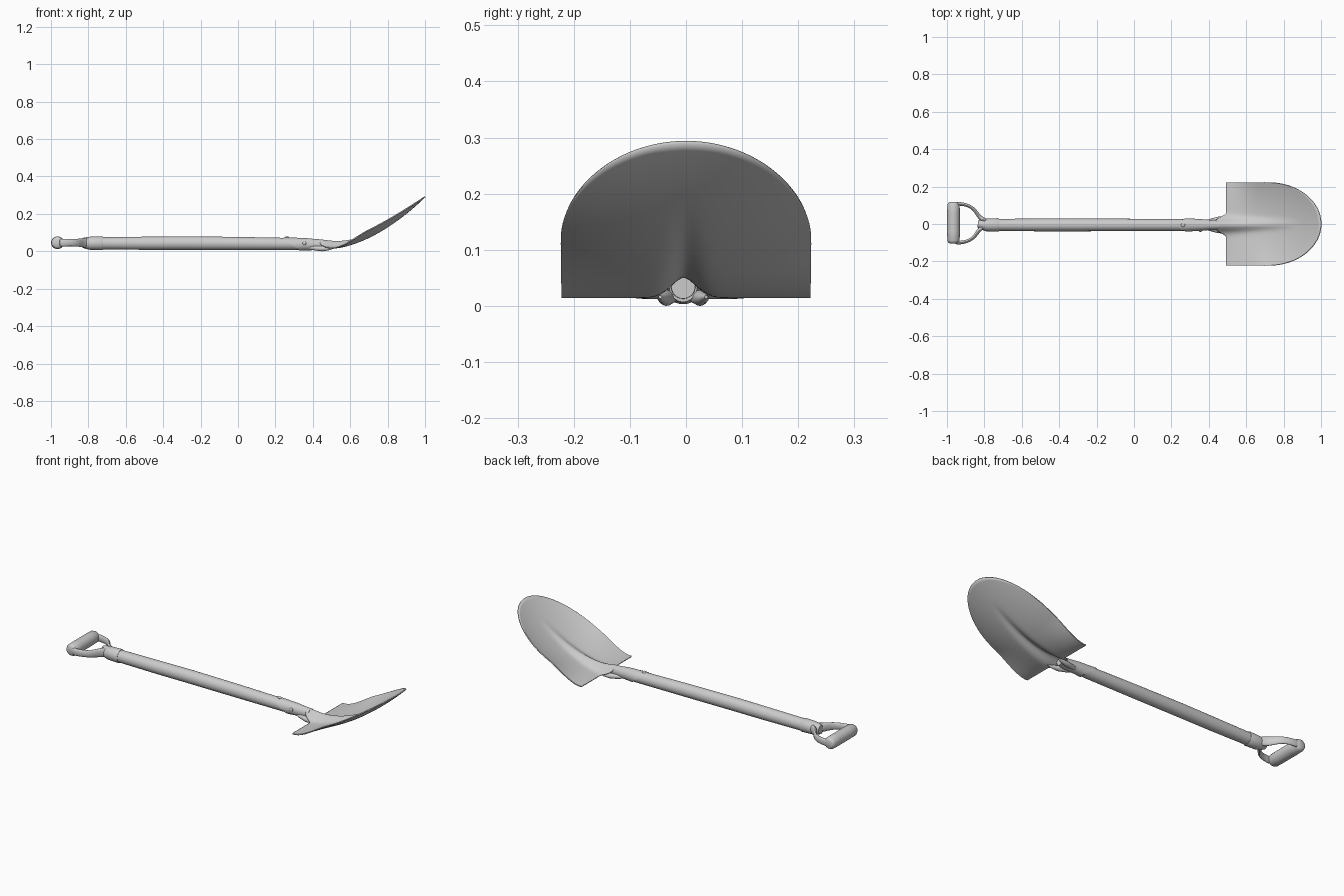
import bpy, bmesh, math
from mathutils import Vector

if "Cube" in bpy.data.objects:
    bpy.data.objects.remove(bpy.data.objects["Cube"])


def finish(name, bm, angle=40):
    bmesh.ops.recalc_face_normals(bm, faces=bm.faces)
    me = bpy.data.meshes.new(name)
    bm.to_mesh(me)
    bm.free()
    ob = bpy.data.objects.new(name, me)
    bpy.context.collection.objects.link(ob)
    bpy.ops.object.select_all(action='DESELECT')
    ob.select_set(True)
    bpy.context.view_layer.objects.active = ob
    bpy.ops.object.shade_smooth_by_angle(angle=math.radians(angle))
    return ob


def sweep(name, stations, sides=32, skew=0.0):
    """Capped tube through (x, y, z, half_width, half_height) stations.
    skew slants the first ring so it starts further along at the bottom."""
    bm = bmesh.new()
    rings = []
    last = len(stations) - 1
    for i, (x, y, z, w, h) in enumerate(stations):
        a, b = stations[max(i - 1, 0)], stations[min(i + 1, last)]
        t = Vector((b[0] - a[0], b[1] - a[1], 0))
        t = t.normalized() if t.length > 1e-6 else Vector((1, 0, 0))
        side = Vector((-t.y, t.x, 0))
        ring = []
        for k in range(sides):
            q = 2 * math.pi * k / sides
            p = Vector((x, y, z)) + side * w * math.cos(q)
            p.z += h * math.sin(q)
            if i == 0:
                p -= t * skew * math.sin(q)
            ring.append(bm.verts.new(p))
        rings.append(ring)
    for r0, r1 in zip(rings, rings[1:]):
        for k in range(sides):
            n = (k + 1) % sides
            bm.faces.new((r0[k], r0[n], r1[n], r1[k]))
    bm.faces.new(rings[0])
    bm.faces.new(rings[-1])
    return finish(name, bm)


def rivet(name, loc, size):
    bm = bmesh.new()
    bmesh.ops.create_uvsphere(bm, u_segments=16, v_segments=8, radius=1)
    bmesh.ops.scale(bm, vec=size, verts=bm.verts)
    bmesh.ops.translate(bm, vec=loc, verts=bm.verts)
    return finish(name, bm)


def smooth(a, b, x):
    t = min(max((x - a) / (b - a), 0), 1)
    return t * t * (3 - 2 * t)


CY = -0.005

# wooden shaft, slightly bowed
sweep("shaft", [(-0.79, CY, 0.043, 0.032, 0.032), (-0.5, CY, 0.043, 0.034, 0.035),
                (-0.3, CY, 0.044, 0.034, 0.036), (0.0, CY, 0.042, 0.033, 0.035),
                (0.3, CY, 0.039, 0.032, 0.032), (0.4, CY, 0.036, 0.025, 0.025),
                (0.47, CY, 0.034, 0.021, 0.021)])

# grip end: collar, forked arms and cross bar
sweep("handle_collar", [(-0.835, 0, 0.046, 0.018, 0.024), (-0.815, -0.002, 0.044, 0.028, 0.031),
                        (-0.79, CY, 0.043, 0.034, 0.035), (-0.727, CY, 0.043, 0.036, 0.037),
                        (-0.722, CY, 0.043, 0.034, 0.035)])
for s, label in ((1, "left"), (-1, "right")):
    arm = sweep("handle_arm_" + label,
                [(x, 0.004 + s * y, 0.046, w, h) for x, y, w, h in
                 ((-0.785, 0.010, 0.014, 0.026), (-0.815, 0.020, 0.013, 0.027),
                  (-0.838, 0.050, 0.010, 0.024), (-0.858, 0.079, 0.009, 0.021),
                  (-0.890, 0.097, 0.009, 0.019), (-0.925, 0.104, 0.010, 0.020),
                  (-0.960, 0.104, 0.010, 0.024))], sides=16)
    sub = arm.modifiers.new("smooth", 'SUBSURF')
    sub.levels = sub.render_levels = 1
sweep("grip_bar", [(-0.965, 0.007 + y, 0.046, r, r) for y, r in
                   ((-0.111, 0.020), (-0.106, 0.028), (-0.095, 0.033), (-0.05, 0.034),
                    (0.05, 0.034), (0.095, 0.033), (0.106, 0.028), (0.111, 0.020))])

# metal socket with slanted mouth
sweep("socket", [(0.285, CY, 0.039, 0.0355, 0.036), (0.36, CY, 0.038, 0.031, 0.033),
                 (0.41, CY, 0.036, 0.027, 0.030), (0.455, CY, 0.035, 0.025, 0.028)], skew=0.045)
rivet("top_rivet", (0.262, CY, 0.074), (0.011, 0.011, 0.005))
rivet("side_rivet", (0.355, CY - 0.031, 0.043), (0.010, 0.006, 0.010))

# rolled lips where the socket opens into the blade
for s, label in ((1, "left"), (-1, "right")):
    sweep("rolled_lip_" + label,
          [(0.37, CY + s * 0.012, 0.022, 0.008, 0.008), (0.41, CY + s * 0.021, 0.017, 0.012, 0.012),
           (0.45, CY + s * 0.030, 0.014, 0.014, 0.014), (0.485, CY + s * 0.036, 0.014, 0.010, 0.009),
           (0.51, CY + s * 0.041, 0.016, 0.003, 0.003)], sides=16)

# dished blade with a central ridge, rounded at the front
HALF, COLS, ROWS = 0.222, 88, 40
bm = bmesh.new()
grid = []
for i in range(COLS + 1):
    v = math.sin(math.pi * (i / COLS - 0.5))
    y = HALF * v
    front = 0.72 + 0.28 * math.sqrt(max(1 - v * v, 0))
    back = 0.492 - 0.055 * (1 - smooth(0.02, 0.065, abs(y - CY)))
    col = []
    for j in range(ROWS + 1):
        x = back + (front - back) * j / ROWS
        z = 0.017 + 0.925 * max(x - 0.5, 0) ** 1.75
        z += 0.042 * v * v * smooth(0.5, 0.7, x)
        fade = min(max((x - 0.44) / 0.46, 0), 1)
        width = 0.034 - 0.016 * fade
        z += 0.044 * (1 - fade) ** 1.2 * math.exp(-((y - CY * (1 - fade)) / width) ** 2)
        col.append(bm.verts.new((x, y, z)))
    grid.append(col)
for c0, c1 in zip(grid, grid[1:]):
    for j in range(ROWS):
        bm.faces.new((c0[j], c1[j], c1[j + 1], c0[j + 1]))
blade = finish("blade", bm)
solid = blade.modifiers.new("thickness", 'SOLIDIFY')
solid.thickness = 0.006
solid.offset = 0
